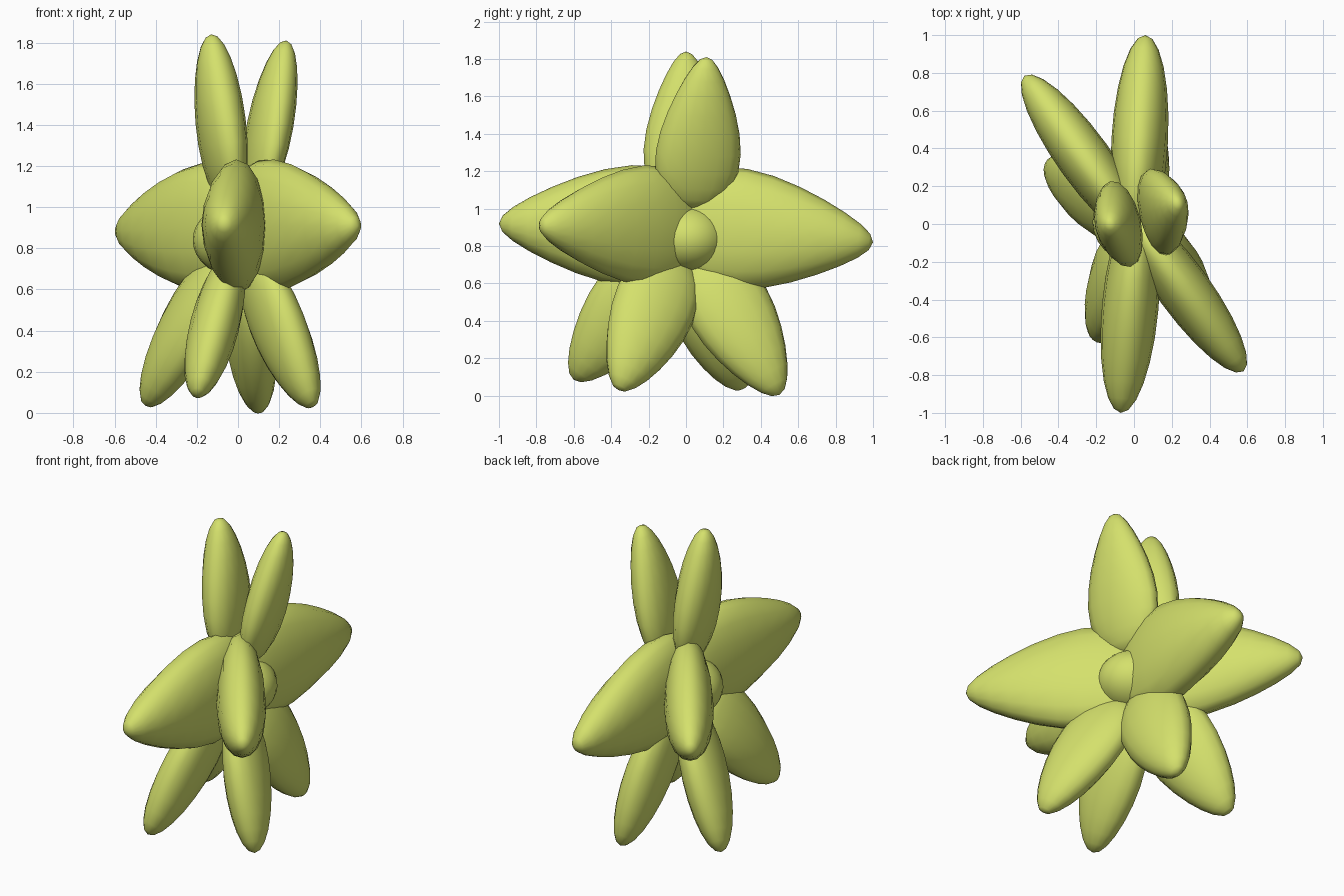
import bpy, bmesh
from math import cos, sin, pi, radians
from mathutils import Vector

if "Cube" in bpy.data.objects:
    bpy.data.objects.remove(bpy.data.objects["Cube"])

mat = bpy.data.materials.new("leaf_green")
mat.diffuse_color = (0.66, 0.75, 0.15, 1)
mat.use_nodes = True
mat.node_tree.nodes["Principled BSDF"].inputs["Base Color"].default_value = mat.diffuse_color

SIDES, RINGS = 16, 12
# All broad sides face this direction
FACING = Vector((cos(radians(13)), sin(radians(13)), 0))


def petal(name, base, tip, wide, thin, taper):
    """Stretched ellipsoid from base to tip, its broad side tapered towards the tip."""
    base, tip = Vector(base), Vector(tip)
    axis = tip - base
    w = axis.cross(FACING).normalized()
    t = w.cross(axis).normalized()
    bm = bmesh.new()
    rings = []
    for k in range(1, RINGS):
        f = (1 - cos(pi * k / RINGS)) / 2
        r = sin(pi * k / RINGS)
        broad = wide * r * (1 + taper * (0.35 - f))
        rings.append([bm.verts.new(base + axis * f + w * (broad * cos(2 * pi * i / SIDES))
                                   + t * (thin * r * sin(2 * pi * i / SIDES)))
                      for i in range(SIDES)])
    ends = bm.verts.new(base), bm.verts.new(tip)
    for i in range(SIDES):
        j = (i + 1) % SIDES
        for a, b in zip(rings, rings[1:]):
            bm.faces.new((a[i], a[j], b[j], b[i]))
        bm.faces.new((ends[0], rings[0][j], rings[0][i]))
        bm.faces.new((ends[1], rings[-1][i], rings[-1][j]))
    bmesh.ops.recalc_face_normals(bm, faces=bm.faces)
    for f in bm.faces:
        f.smooth = True
    me = bpy.data.meshes.new(name)
    bm.to_mesh(me)
    bm.free()
    me.materials.append(mat)
    bpy.context.collection.objects.link(bpy.data.objects.new(name, me))


# Broad horizontal petals, their bases overlapping in the middle
petal("front_petal", (0.03, 0.12, 0.90), (-0.07, -1.0, 0.92), 0.342, 0.15, 0.8)
petal("back_petal", (0, -0.12, 0.93), (0.06, 1.0, 0.82), 0.342, 0.15, 0.8)
petal("right_petal", (-0.06, 0.10, 0.91), (0.58, -0.78, 0.91), 0.338, 0.14, 0.8)
petal("left_petal", (0.06, -0.10, 0.91), (-0.58, 0.785, 0.88), 0.33, 0.14, 0.8)

# Upright petals
petal("upper_left_petal", (-0.04, 0, 1.0), (-0.13, 0, 1.84), 0.245, 0.115, 0.75)
petal("upper_right_petal", (0.08, 0.04, 1.0), (0.235, 0.11, 1.81), 0.245, 0.105, 0.75)

# Downward petals
for name, tip in (("lower_front_left", (-0.20, -0.60, 0.085)),
                  ("lower_front_right", (0.365, -0.36, 0.03)),
                  ("lower_back_left", (-0.45, 0.30, 0.035)),
                  ("lower_back_right", (0.10, 0.50, 0.005))):
    base = Vector((0, 0, 0.87)).lerp(Vector(tip), 0.14)
    petal(name + "_petal", base, tip, 0.24, 0.12, 0.55)

# Round core
bpy.ops.mesh.primitive_uv_sphere_add(segments=24, ring_count=16, radius=1, location=(0, 0.01, 0.84))
core = bpy.context.object
core.name = "core"
core.scale = (0.22, 0.21, 0.18)
core.data.materials.append(mat)
bpy.ops.object.shade_smooth()
